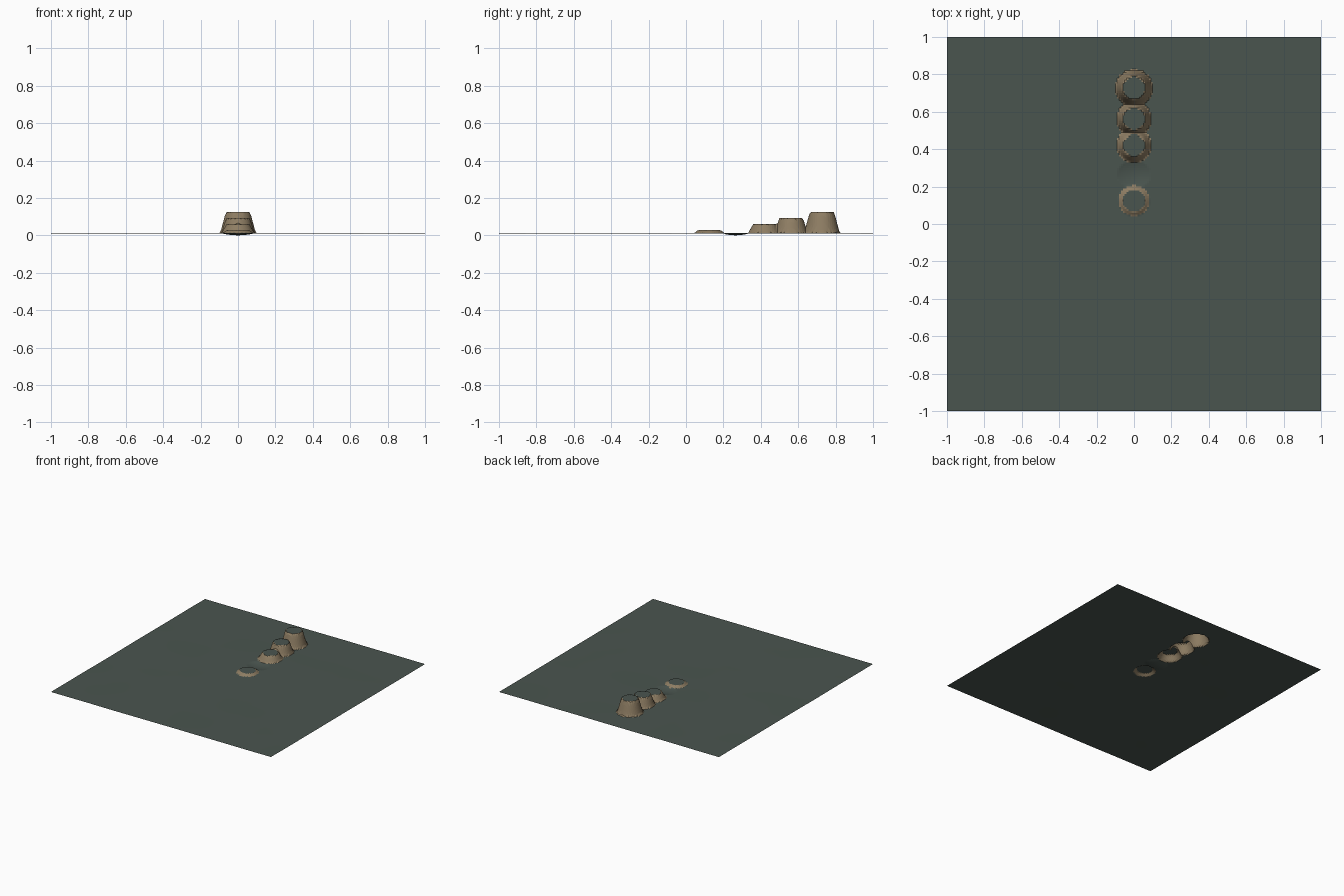
import bpy, bmesh, math
from mathutils import Vector, noise

if "Cube" in bpy.data.objects:
    bpy.data.objects.remove(bpy.data.objects["Cube"])

N = 200            # grid cells per side
GROUND = 0.011     # general ground level
# plateau mounds: centre y, top height, top radius, base radius
MOUNDS = [(0.125, 0.028, 0.060, 0.083),
          (0.420, 0.060, 0.060, 0.090),
          (0.562, 0.093, 0.062, 0.090),
          (0.727, 0.125, 0.064, 0.096)]


def material(name, rgb):
    m = bpy.data.materials.new(name)
    m.diffuse_color = (*rgb, 1)
    m.use_nodes = True
    m.node_tree.nodes["Principled BSDF"].inputs["Base Color"].default_value = m.diffuse_color
    return m


def height(x, y):
    # gently uneven ground with a shallow dip between the first two mounds
    z = GROUND + 0.0012 * noise.noise(Vector((x * 3, y * 3, 0.5)))
    d = math.hypot(x / 0.09, (y - 0.265) / 0.075)
    z -= 0.011 * max(0, 1 - d * d)
    z = max(z, 0)
    # flat-topped cones with steep sides and a small flared foot
    for cy, top, r_top, r_base in MOUNDS:
        r = math.hypot(x, y - cy)
        if r < r_base:
            t = min(1, (r_base - r) / (r_base - r_top))
            t = 0.75 * t + 0.25 * t * t * (3 - 2 * t)
            z = max(z, GROUND + (top - GROUND) * t)
    return z


bm = bmesh.new()
bmesh.ops.create_grid(bm, x_segments=N, y_segments=N, size=1)
for v in bm.verts:
    v.co.z = height(v.co.x, v.co.y)
bm.normal_update()

# steep faces on the mounds are bare earth, level faces are moss
for f in bm.faces:
    c = f.calc_center_median()
    on_mound = any(math.hypot(c.x, c.y - cy) < rb + 0.006 for cy, _, _, rb in MOUNDS)
    if on_mound and f.normal.z < 0.95 and c.z > GROUND:
        f.material_index = 1

mesh = bpy.data.meshes.new("terrain")
bm.to_mesh(mesh)
bm.free()
mesh.materials.append(material("moss green", (0.068, 0.090, 0.078)))
mesh.materials.append(material("bare earth", (0.270, 0.205, 0.125)))
terrain = bpy.data.objects.new("terrain", mesh)
bpy.context.collection.objects.link(terrain)
